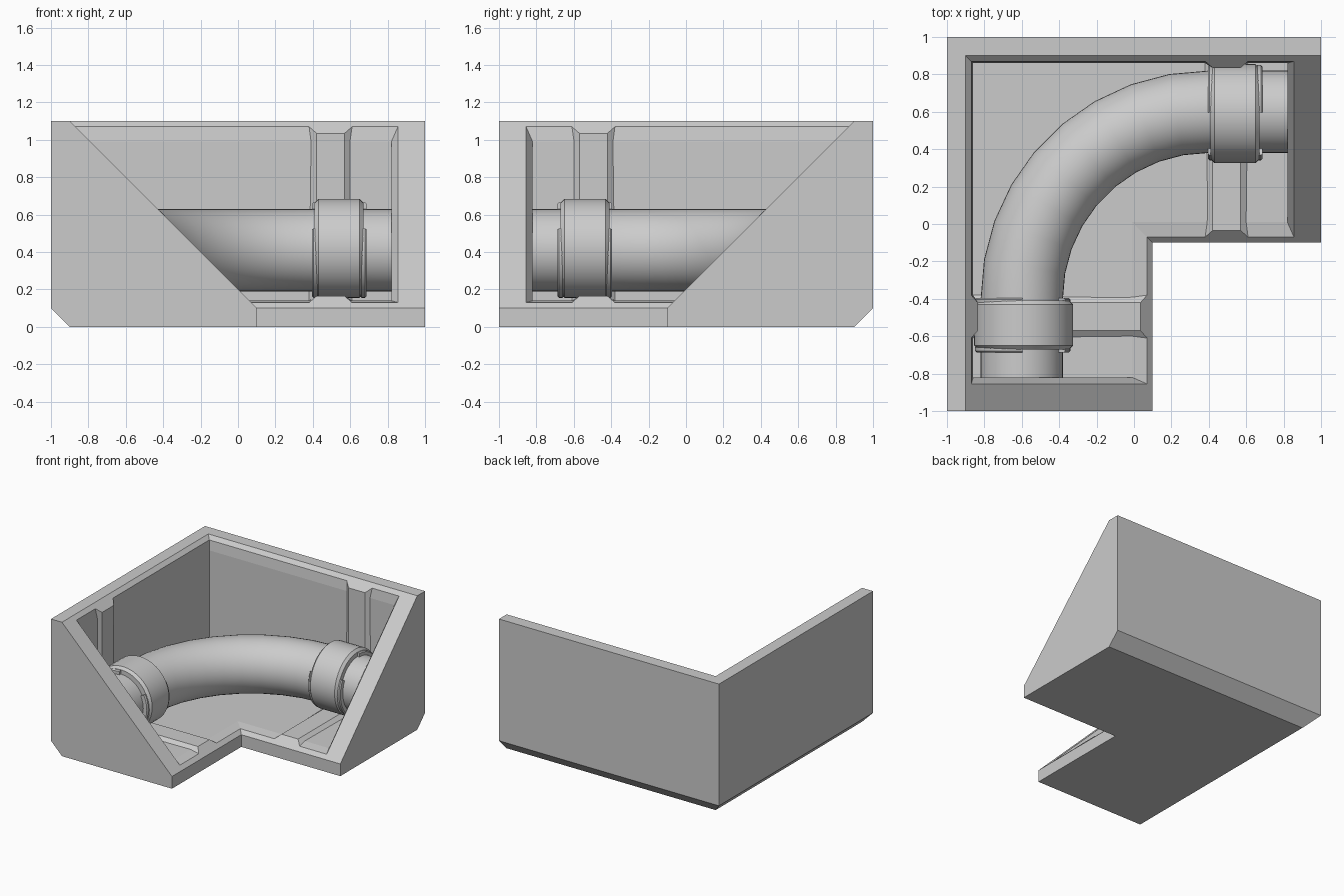
import bpy, bmesh
from math import sin, cos, radians
from mathutils import Vector

cube = bpy.data.objects.get("Cube")
if cube:
    bpy.data.objects.remove(cube, do_unlink=True)

grey = bpy.data.materials.new("light_grey")
grey.use_nodes = True
grey.diffuse_color = (0.6, 0.6, 0.6, 1)
grey.node_tree.nodes["Principled BSDF"].inputs["Base Color"].default_value = (0.6, 0.6, 0.6, 1)

BEND = Vector((0.4, -0.4, 0))   # centre of the elbow
AXIS = 0.41                     # height of the pipe axis
RADIUS = 0.22


def finish(name, bm, flip=False, smooth=True):
    """Turn a bmesh into an object; flip sends it to the other leg of the L."""
    if flip:
        for v in bm.verts:
            v.co = Vector((-v.co.y, -v.co.x, v.co.z))
    bmesh.ops.recalc_face_normals(bm, faces=bm.faces[:])
    mesh = bpy.data.meshes.new(name)
    bm.to_mesh(mesh)
    bm.free()
    mesh.materials.append(grey)
    if smooth:
        mesh.shade_smooth()
        mesh.set_sharp_from_angle(angle=radians(32))
    obj = bpy.data.objects.new(name, mesh)
    bpy.context.collection.objects.link(obj)
    return obj


def loft(bm, rings, closed=True):
    """Join consecutive rings of points with quads."""
    rows = [[bm.verts.new(p) for p in ring] for ring in rings]
    for a, b in zip(rows, rows[1:]):
        n = len(a)
        for i in range(n if closed else n - 1):
            j = (i + 1) % n
            bm.faces.new((a[i], a[j], b[j], b[i]))
    return rows


def circle(centre, outward, radius, count=40):
    return [centre + outward * radius * cos(radians(360 * i / count))
            + Vector((0, 0, radius * sin(radians(360 * i / count)))) for i in range(count)]


def tube(name, stations, flip=False):
    bm = bmesh.new()
    rows = loft(bm, [circle(*s) for s in stations])
    bm.faces.new(rows[0])
    bm.faces.new(rows[-1])
    return finish(name, bm, flip)


# L-shaped housing: (distance from outer wall, height, end of leg)
profile = [(0, 0.1, 1), (0.1, 0, 1), (1.1, 0, 1), (1.1, 0.1, 1),
           (1.07, 0.13, 0.855), (0.99, 0.14, 0.82), (0.14, 0.14, 0.82),
           (0.14, 0.99, 0.82), (0.13, 1.07, 0.855), (0.1, 1.1, 1), (0, 1.1, 1)]
bm = bmesh.new()
rows = loft(bm, [[(e, 1 - d, z) for d, z, e in profile],
                 [(d - 1, 1 - d, z) for d, z, e in profile],
                 [(d - 1, -e, z) for d, z, e in profile]])
for row in (rows[0], rows[-1]):
    for cap in ((0, 1, 2, 3, 9, 10), (3, 4, 8, 9), (4, 5, 7, 8), (5, 6, 7)):
        bm.faces.new([row[i] for i in cap])
finish("corner_housing", bm, smooth=False)

# Curved pipe with straight ends
back, left = Vector((0, 1, 0)), Vector((-1, 0, 0))
up = Vector((0, 0, AXIS))
stations = [(Vector((0.83, 0.6, AXIS)), back, RADIUS)]
for step in range(10):
    a = radians(90 + 10 * step)
    out = Vector((cos(a), sin(a), 0))
    stations.append((BEND + up + out, out, RADIUS))
stations.append((Vector((-0.6, -0.83, AXIS)), left, RADIUS))
tube("elbow_pipe", stations)

for side, flip in (("right", False), ("left", True)):
    # Collar with bevelled rims
    tube(side + "_collar",
         [(Vector((x, 0.59, AXIS + 0.01)), back, r) for x, r in
          ((0.41, 0.21), (0.41, 0.245), (0.43, 0.265), (0.65, 0.265), (0.67, 0.245), (0.67, 0.21))],
         flip)

    # Open clip rings at both rims of the collar
    for place, x0, x1 in (("inner", 0.395, 0.432), ("outer", 0.652, 0.687)):
        bm = bmesh.new()
        rings = []
        for i in range(31):
            a = radians(153 + 297 * i / 30)
            rings.append([(x, 0.595 + r * cos(a), AXIS + r * sin(a)) for x, r in
                          ((x0, 0.21), (x0, 0.247), (x0 + 0.008, 0.255),
                           (x1 - 0.008, 0.255), (x1, 0.247), (x1, 0.21))])
        rows = loft(bm, rings)
        bm.faces.new(rows[0])
        bm.faces.new(rows[-1])
        finish(side + "_" + place + "_clip_ring", bm, flip)

    # Raised band along the floor and the wall beneath the collar
    low = [(1.07, 0.13), (0.14, 0.14), (0.13, 1.07)]
    high = [(1.035, 0.165), (0.163, 0.163), (0.165, 1.035)]
    bm = bmesh.new()
    rows = loft(bm, [[(x, 1 - d, z) for d, z in line] for x, line in
                     ((0.38, low), (0.42, high), (0.57, high), (0.61, low))], closed=False)
    for end in (0, -1):
        bm.faces.new([row[end] for row in rows])
    finish(side + "_support_band", bm, flip, smooth=False)
